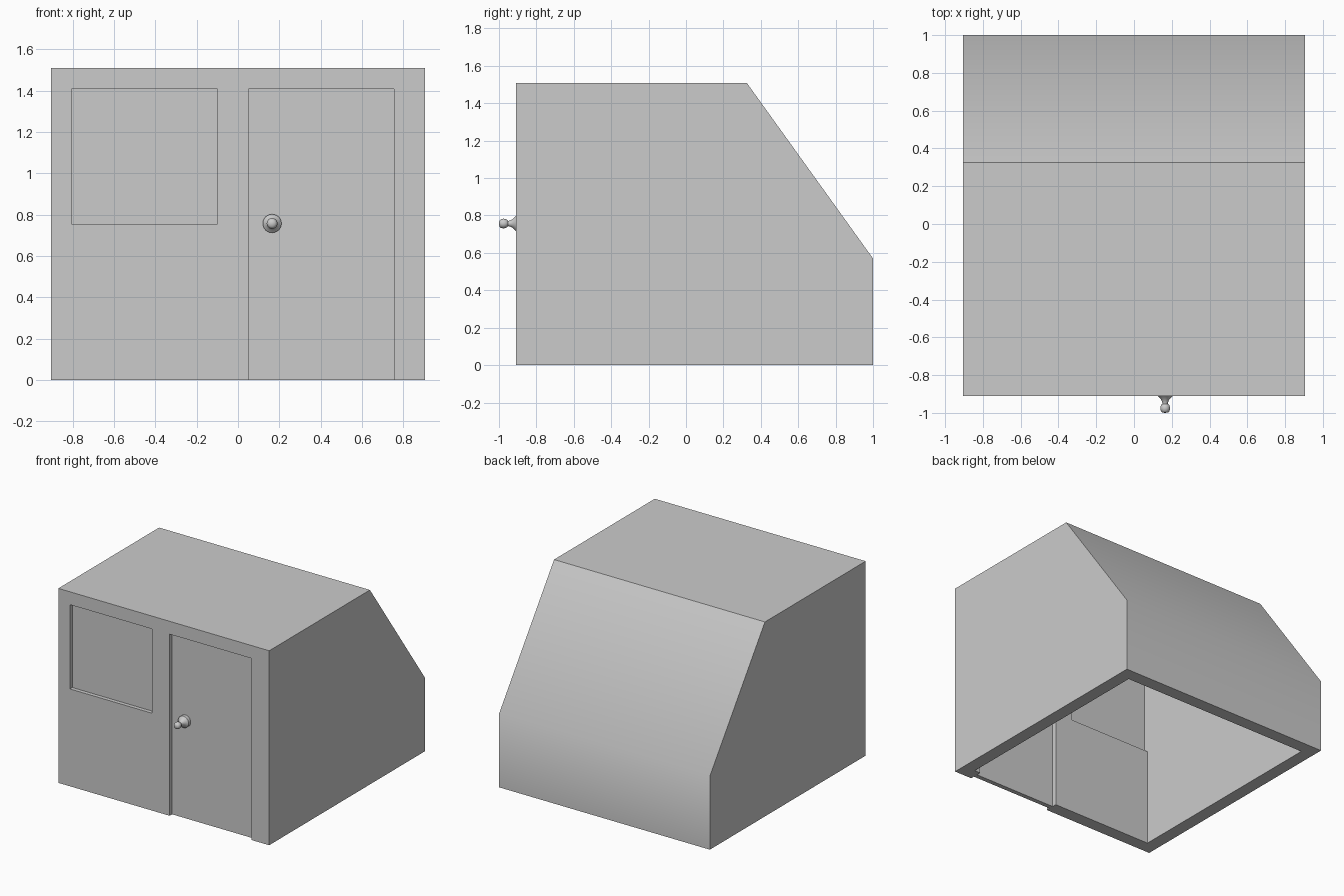
import bpy, bmesh, math
from mathutils import Vector

if "Cube" in bpy.data.objects:
    bpy.data.objects.remove(bpy.data.objects["Cube"])


def make_object(name, bm):
    bmesh.ops.recalc_face_normals(bm, faces=bm.faces)
    mesh = bpy.data.meshes.new(name)
    bm.to_mesh(mesh)
    bm.free()
    ob = bpy.data.objects.new(name, mesh)
    bpy.context.collection.objects.link(ob)
    return ob


def prism(name, profile, x0, x1):
    """Extrude a (y, z) profile from x0 to x1."""
    bm = bmesh.new()
    face = bm.faces.new([bm.verts.new((x0, y, z)) for y, z in profile])
    ext = bmesh.ops.extrude_face_region(bm, geom=[face])
    verts = [v for v in ext["geom"] if isinstance(v, bmesh.types.BMVert)]
    bmesh.ops.translate(bm, verts=verts, vec=(x1 - x0, 0, 0))
    return make_object(name, bm)


def box(name, x0, x1, y0, y1, z0, z1):
    return prism(name, [(y0, z0), (y0, z1), (y1, z1), (y1, z0)], x0, x1)


def activate(ob):
    bpy.ops.object.select_all(action='DESELECT')
    ob.select_set(True)
    bpy.context.view_layer.objects.active = ob


def cut(ob, cutter):
    mod = ob.modifiers.new("cut", 'BOOLEAN')
    mod.operation = 'DIFFERENCE'
    mod.solver = 'EXACT'
    mod.object = cutter
    activate(ob)
    bpy.ops.object.modifier_apply(modifier=mod.name)
    bpy.data.objects.remove(cutter, do_unlink=True)


HALF, FRONT, BACK, TOP, WALL = 0.905, -0.91, 1.0, 1.509, 0.1
RECESS = 0.03
inner_front = FRONT + WALL

# cabin shell with sloped back, hollow and open underneath
cabin = prism("cabin_shell",
              [(FRONT, 0), (FRONT, TOP), (0.325, TOP), (BACK, 0.57), (BACK, 0)],
              -HALF, HALF)
cut(cabin, prism("room_cutter",
                 [(inner_front, -0.2), (inner_front, TOP - WALL), (0.273, TOP - WALL),
                  (BACK - WALL, 0.537), (BACK - WALL, -0.2)],
                 -HALF + WALL, HALF - WALL))

# window and door panels, recessed on both faces of the front wall
for x0, x1, z0 in ((-HALF + WALL, -0.1, 0.755), (0.05, 0.755, -0.1)):
    cut(cabin, box("outer_recess", x0, x1, FRONT - 0.1, FRONT + RECESS, z0, TOP - WALL))
    cut(cabin, box("inner_recess", x0, x1, inner_front - RECESS - 0.005,
                   inner_front + 0.1, z0, TOP - WALL))
activate(cabin)
bpy.ops.object.shade_smooth_by_angle(angle=math.radians(40))

# lathe-turned door knob
profile = [(0, -0.878), (0.045, -0.878), (0.045, -0.906), (0.036, -0.914),
           (0.022, -0.928), (0.016, -0.942), (0.014, -0.952), (0.021, -0.957),
           (0.025, -0.968), (0.026, -0.978), (0.023, -0.990), (0.015, -0.998), (0, -1.0)]
bm = bmesh.new()
vs = [bm.verts.new((r, y, 0)) for r, y in profile]
edges = [bm.edges.new(pair) for pair in zip(vs, vs[1:])]
bmesh.ops.spin(bm, geom=vs + edges, cent=(0, 0, 0), axis=(0, 1, 0),
               angle=math.tau, steps=32, use_duplicate=False)
bmesh.ops.remove_doubles(bm, verts=bm.verts, dist=0.0001)
bmesh.ops.translate(bm, verts=bm.verts, vec=Vector((0.165, 0, 0.757)))
knob = make_object("door_knob", bm)
activate(knob)
bpy.ops.object.shade_smooth_by_angle(angle=math.radians(40))
